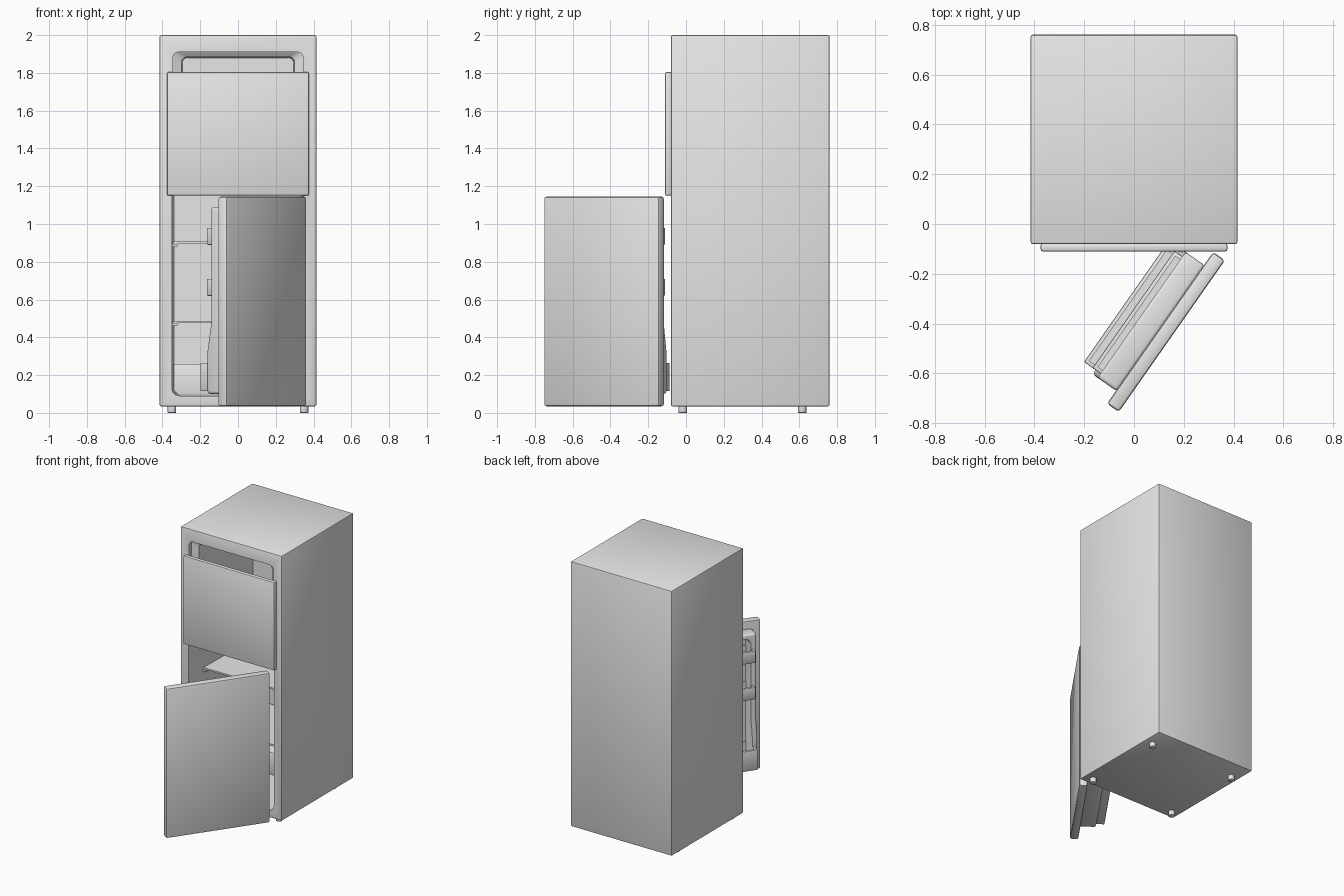
import bpy, bmesh, math
from mathutils import Matrix

if "Cube" in bpy.data.objects:
    bpy.data.objects.remove(bpy.data.objects["Cube"])

grey = bpy.data.materials.new("light_grey_enamel")
grey.use_nodes = True
grey.diffuse_color = (0.8, 0.8, 0.8, 1)
grey.node_tree.nodes["Principled BSDF"].inputs["Base Color"].default_value = (0.8, 0.8, 0.8, 1)


def finish(name, bm, bevel=0.0, segments=2):
    bmesh.ops.recalc_face_normals(bm, faces=bm.faces)
    mesh = bpy.data.meshes.new(name)
    bm.to_mesh(mesh)
    bm.free()
    mesh.materials.append(grey)
    obj = bpy.data.objects.new(name, mesh)
    bpy.context.collection.objects.link(obj)
    if bevel:
        mod = obj.modifiers.new("soft_edges", "BEVEL")
        mod.width, mod.segments = bevel, segments
    return obj


def activate(obj):
    bpy.ops.object.select_all(action="DESELECT")
    obj.select_set(True)
    bpy.context.view_layer.objects.active = obj


def apply_all(obj):
    activate(obj)
    for mod in list(obj.modifiers):
        bpy.ops.object.modifier_apply(modifier=mod.name)


def box(name, x, y, z, bevel=0.0):
    """Box from (low, high) ranges."""
    bm = bmesh.new()
    bmesh.ops.create_cube(bm, size=1)
    for v in bm.verts:
        v.co = [r[0] if c < 0 else r[1] for c, r in zip(v.co, (x, y, z))]
    return finish(name, bm, bevel)


def loft(name, rings, steps=6):
    """Rounded rectangles facing y, each (y, x0, x1, z0, z1, radius), joined in order."""
    bm = bmesh.new()
    loops = []
    for y, x0, x1, z0, z1, r in rings:
        corners = [(x1 - r, z1 - r), (x0 + r, z1 - r), (x0 + r, z0 + r), (x1 - r, z0 + r)]
        loop = []
        for i, (cx, cz) in enumerate(corners):
            for k in range(steps + 1):
                a = math.pi / 2 * (i + k / steps)
                loop.append(bm.verts.new((cx + r * math.cos(a), y, cz + r * math.sin(a))))
        loops.append(loop)
    for a, b in zip(loops, loops[1:]):
        for i in range(len(a)):
            j = (i + 1) % len(a)
            bm.faces.new((a[i], a[j], b[j], b[i]))
    bm.faces.new(loops[0])
    bm.faces.new(loops[-1])
    return finish(name, bm)


def carve(obj, cutter):
    apply_all(obj)
    apply_all(cutter)
    activate(obj)
    mod = obj.modifiers.new("hollow", "BOOLEAN")
    mod.operation, mod.solver, mod.object = "DIFFERENCE", "EXACT", cutter
    bpy.ops.object.modifier_apply(modifier=mod.name)
    bpy.data.objects.remove(cutter)


parts = []

# Cabinet with two hollow compartments
cabinet = box("cabinet", (-0.415, 0.415), (-0.08, 0.76), (0.035, 2.0), 0.008)
carve(cabinet, loft("upper_cutter", [
    (-0.10, -0.345, 0.345, 1.25, 1.91, 0.03),
    (-0.05, -0.345, 0.345, 1.25, 1.91, 0.03),
    (-0.03, -0.30, 0.30, 1.28, 1.885, 0.03),
    (0.60, -0.295, 0.295, 1.285, 1.88, 0.03)]))
carve(cabinet, loft("lower_cutter", [
    (-0.10, -0.35, 0.35, 0.09, 1.21, 0.04),
    (0.62, -0.335, 0.335, 0.10, 1.20, 0.04)]))
parts.append(cabinet)

# Shelves on side runners, and the raised step at the back of the floor
for label, z in (("lower", 0.475), ("upper", 0.895)):
    parts.append(box(label + "_shelf", (-0.345, 0.345), (0.09, 0.61), (z, z + 0.012)))
    for side, s in (("right", -1), ("left", 1)):
        x = sorted((s * 0.347, s * 0.32))
        parts.append(box(f"{label}_runner_{side}", x, (0.08, 0.61), (z - 0.013, z)))
parts.append(box("floor_step", (-0.345, 0.345), (0.38, 0.64), (0.09, 0.26), 0.006))

# Upper door, closed
parts.append(box("upper_door", (-0.375, 0.375), (-0.11, -0.078), (1.15, 1.805), 0.008))

# Lower door, built closed and then swung open
door_parts = [box("lower_door", (-0.653, 0.09), (-0.383, -0.325), (0.035, 1.145), 0.012)]

# Door liner: side profile extruded across the door, then dished out
profile = [(-0.33, 0.1), (-0.21, 0.1), (-0.21, 0.33), (-0.234, 0.48), (-0.234, 1.09), (-0.33, 1.09)]
bm = bmesh.new()
face = bm.faces.new([bm.verts.new((-0.59, y, z)) for y, z in profile])
ext = bmesh.ops.extrude_face_region(bm, geom=[face])
bmesh.ops.translate(bm, vec=(0.617, 0, 0), verts=[g for g in ext["geom"] if isinstance(g, bmesh.types.BMVert)])
liner = finish("door_liner", bm, 0.015, 3)
carve(liner, loft("liner_cutter", [
    (-0.312, -0.54, -0.023, 0.15, 1.05, 0.04),
    (-0.18, -0.555, -0.008, 0.135, 1.065, 0.05)]))
door_parts.append(liner)

# Door bins: open trays
for label, z0, z1, front in (("bottom", 0.115, 0.265, -0.153),
                             ("middle", 0.62, 0.71, -0.195),
                             ("top", 0.89, 0.98, -0.195)):
    tray = box(label + "_door_bin", (-0.569, 0.005), (-0.32, front), (z0, z1), 0.006)
    carve(tray, box("bin_cutter", (-0.553, -0.011), (-0.305, front - 0.016), (z0 + 0.015, z1 + 0.1)))
    door_parts.append(tray)

swing = Matrix.Rotation(math.radians(55), 4, "Z")
for obj in door_parts:
    apply_all(obj)
    obj.data.transform(swing)
parts += door_parts

# Feet
for side, x in (("right", -0.35), ("left", 0.35)):
    for end, y in (("front", -0.017), ("back", 0.615)):
        bm = bmesh.new()
        bmesh.ops.create_cone(bm, cap_ends=True, segments=20, radius1=0.023, radius2=0.023, depth=0.05,
                              matrix=Matrix.Translation((x, y, 0.025)))
        parts.append(finish(f"foot_{end}_{side}", bm, 0.003))

for obj in parts:
    apply_all(obj)
    bpy.ops.object.shade_smooth_by_angle(angle=math.radians(35))
